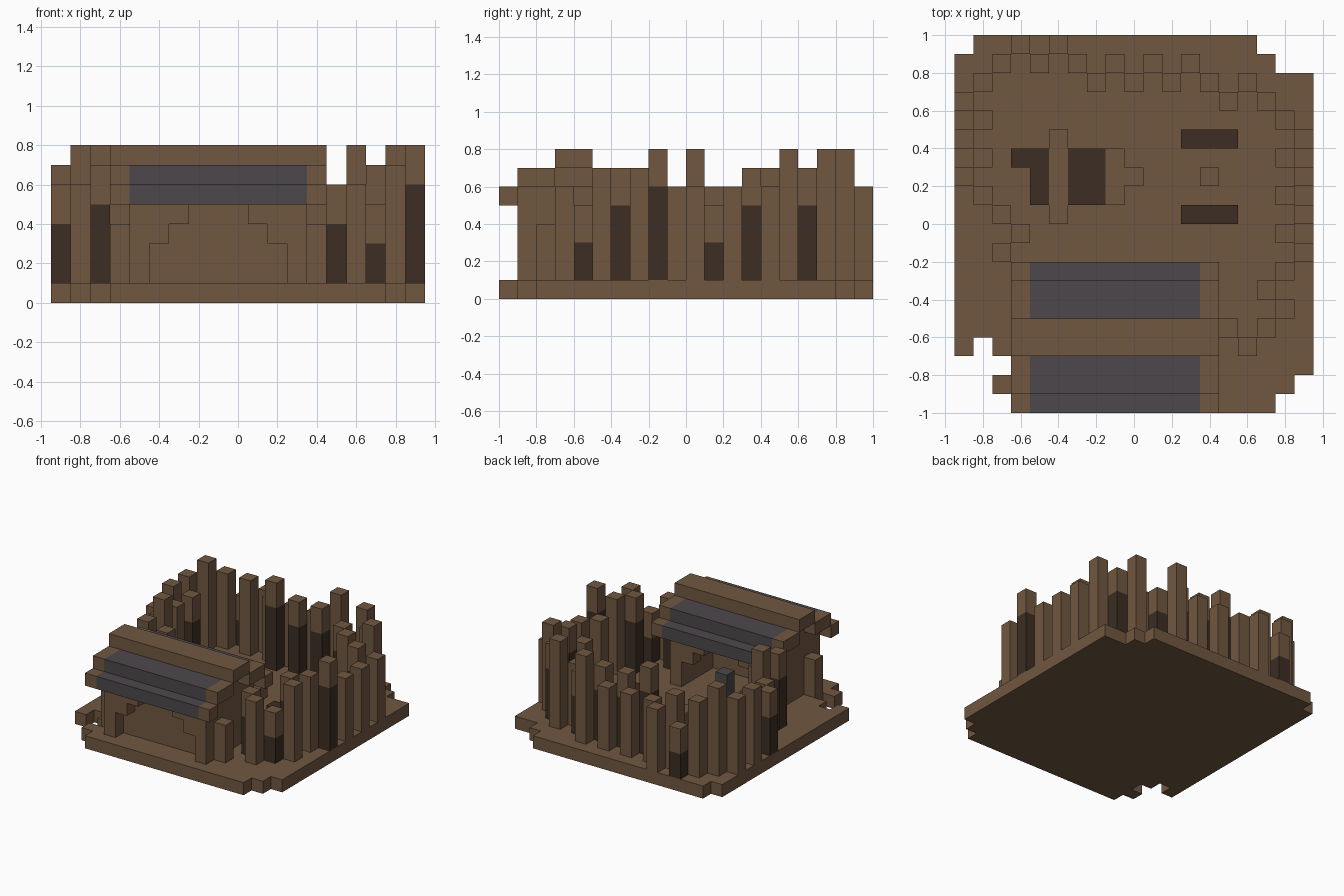
import bpy, bmesh
from mathutils import Vector

if "Cube" in bpy.data.objects:
    bpy.data.objects.remove(bpy.data.objects["Cube"])

U = 0.1  # one block


def material(name, rgb):
    m = bpy.data.materials.new(name)
    m.use_nodes = True
    color = (*rgb, 1)
    m.diffuse_color = color
    m.node_tree.nodes["Principled BSDF"].inputs["Base Color"].default_value = color
    return m


WOOD = material("brown wood", (.165, .096, .052))
DARK = material("dark wood", (.045, .027, .017))
SLATE = material("grey slate", (.073, .064, .071))


def prism(name, outline, depth, mat):
    """Extrude a closed outline (in blocks) along a depth vector."""
    bm = bmesh.new()
    face = bm.faces.new([bm.verts.new(Vector(p) * U) for p in outline])
    new = bmesh.ops.extrude_face_region(bm, geom=[face])["geom"]
    bmesh.ops.translate(bm, vec=Vector(depth) * U,
                        verts=[v for v in new if isinstance(v, bmesh.types.BMVert)])
    bmesh.ops.recalc_face_normals(bm, faces=bm.faces)
    mesh = bpy.data.meshes.new(name)
    bm.to_mesh(mesh)
    bm.free()
    mesh.materials.append(mat)
    ob = bpy.data.objects.new(name, mesh)
    bpy.context.collection.objects.link(ob)
    return ob


def box(name, x, y, z, mat=WOOD):
    """Box from three (low, high) ranges in blocks."""
    outline = [(x[0], y[0], z[0]), (x[1], y[0], z[0]), (x[1], y[1], z[0]), (x[0], y[1], z[0])]
    return prism(name, outline, (0, 0, z[1] - z[0]), mat)


def column(name, x, y, low, high, mat=WOOD):
    return box(name, (x - .5, x + .5), (y, y + 1), (low, high), mat)


# Ground slab with ragged corners
rim = [(-6.5, -10), (7.5, -10), (7.5, -9), (8.5, -9), (8.5, -8), (9.5, -8), (9.5, 8),
       (7.5, 8), (7.5, 9), (6.5, 9), (6.5, 10), (-8.5, 10), (-8.5, 9), (-9.5, 9),
       (-9.5, -7), (-8.5, -7), (-8.5, -6), (-7.5, -6), (-7.5, -7), (-6.5, -7),
       (-6.5, -8), (-7.5, -8), (-7.5, -9), (-6.5, -9)]
prism("ground_slab", [(x, y, 0) for x, y in rim], (0, 0, 1), WOOD)

# Palisade: plain stakes, then stakes with a dark lower part (x, y, top)
plain = [(6, -7, 6), (8, -5, 7), (8, -3, 7), (8, -1, 6), (9, 0, 6), (9, 2, 6), (9, 4, 6),
         (8, 5, 8), (6, 7, 8), (5, 6, 6), (3, 8, 8), (1, 8, 6), (-1, 8, 6), (-3, 8, 6),
         (-4, 9, 6), (-5, 8, 7), (-7, 8, 7), (-8, 7, 8), (-9, 6, 7), (-9, 4, 7),
         (-8, 3, 6), (-8, 1, 6), (-7, 0, 8), (-6, -1, 6)]
two_tone = [(5, -6, 6), (7, -6, 5), (7, -4, 7), (9, -2, 8), (8, 1, 5), (8, 3, 7), (7, 6, 7),
            (4, 7, 6), (2, 7, 7), (0, 7, 7), (-2, 7, 8), (-6, 9, 5), (-8, 5, 6),
            (-9, 2, 6), (-7, -2, 7)]
for x, y, top in plain:
    column("stake", x, y, 1, top)
for x, y, top in two_tone[1:]:
    column("stake_foot", x, y, 1, top - 2, DARK)
    column("stake_head", x, y, top - 2, top)
x, y, top = two_tone[0]
column("stake_foot", x, y, 1, top - 2, DARK)
column("stake_head", x, y, top - 2, top)

# House walls: stepped arch at front and back, recessed panel, plain sides
half_arch = [(4.5, 1), (4.5, 6), (1.5, 5), (1.5, 4), (2.5, 4), (2.5, 3), (3.5, 3), (3.5, 1)]
right_side = half_arch[2:]
arch = ([(-4.5, 1), (-4.5, 6), (4.5, 6), (4.5, 1)] + right_side[::-1]
        + [(-x, z) for x, z in right_side])
for name, y in (("front_arch", -9), ("back_arch", -4)):
    prism(name, [(x - 1, y, z) for x, z in arch], (0, 1, 0), WOOD)
box("recessed_panel", (-4.5, 2.5), (-8, -7), (1, 6))
for side in (-1, 1):
    cx = side * 4 - 1
    box("side_wall", (cx - .5, cx + .5), (-8, -4), (1, 6))
    box("gable", (cx - .5, cx + .5), (-7, -5), (6, 7))
    column("buttress", cx + side, -8, 1, 4)
column("hearth", -1, -4, 1, 3, SLATE)

# Stepped roof: slate courses with wooden end boards and a wooden ridge
for y, z in (((-10, -9), 5), ((-9, -7), 6), ((-5, -3), 6), ((-3, -2), 5)):
    box("roof_course", (-5.5, 3.5), y, (z, z + 1), SLATE)
    for x in (-6.5, 3.5):
        box("roof_end_board", (x, x + 1), y, (z, z + 1))
box("roof_ridge", (-6.5, 4.5), (-7, -5), (7, 8))

# Yard: two benches around a fire block
for y in (0, 4):
    box("bench", (2.5, 5.5), (y, y + 1), (1, 2), DARK)
column("fire_block", 4, 2, 1, 2)

# Yard: low wood pile
box("pile_left", (-5.5, -4.5), (1, 4), (1, 2), DARK)
column("pile_corner", -6, 3, 1, 2, DARK)
box("pile_right", (-3.5, -1.5), (1, 4), (1, 2), DARK)
box("pile_beam", (-4.5, -3.5), (0, 5), (1, 2))
box("pile_step", (-1.5, -.5), (1, 4), (1, 2))
column("pile_end", 0, 2, 1, 2)
